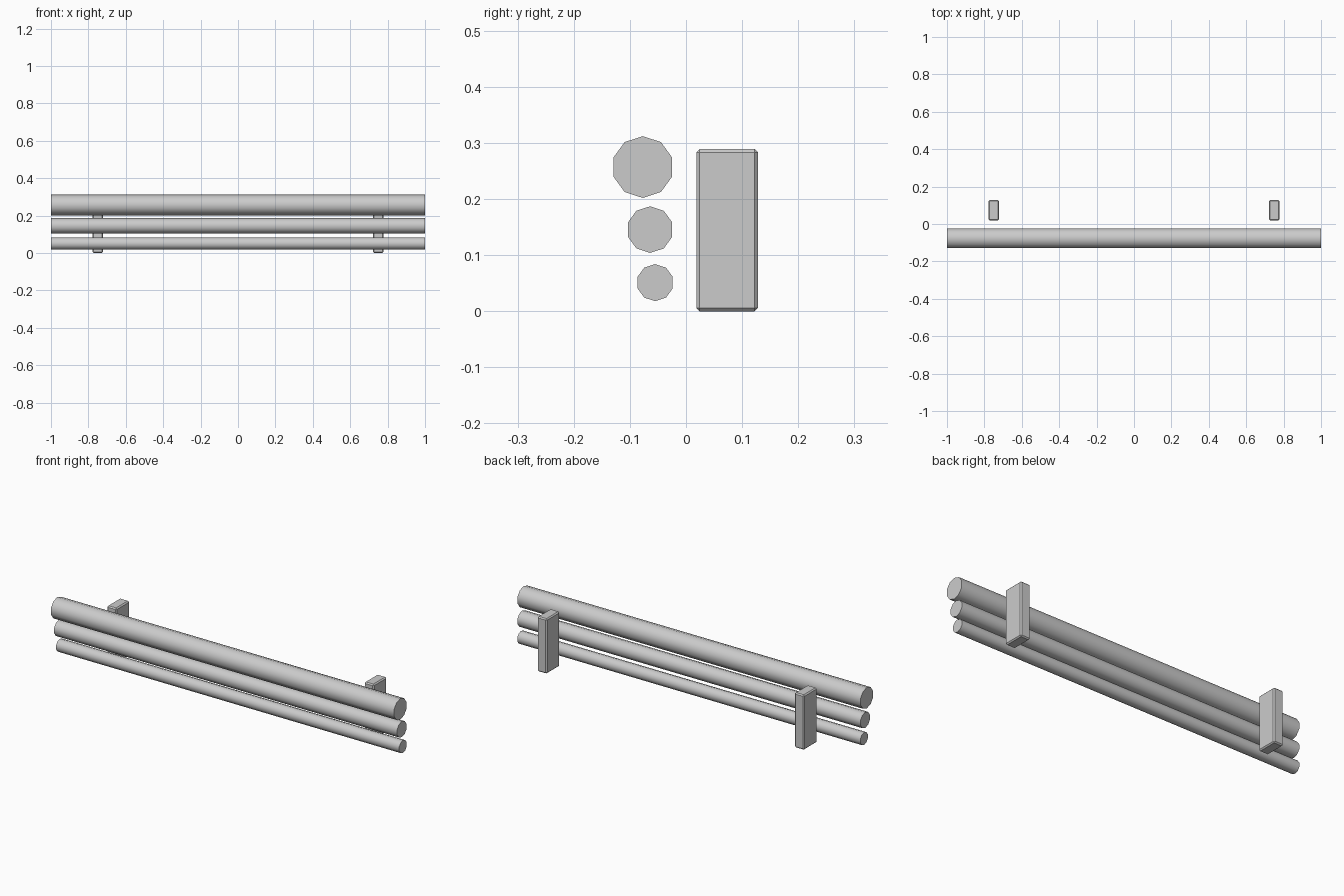
import bpy, bmesh
from math import sin, cos, pi, radians

if "Cube" in bpy.data.objects:
    bpy.data.objects.remove(bpy.data.objects["Cube"])


def finish(name, bm):
    bmesh.ops.recalc_face_normals(bm, faces=bm.faces)
    mesh = bpy.data.meshes.new(name)
    bm.to_mesh(mesh)
    bm.free()
    obj = bpy.data.objects.new(name, mesh)
    bpy.context.collection.objects.link(obj)
    return obj


def rail(name, y, z, radius, sides=10):
    # Ten-sided profile with a corner at the top, extruded along x
    bm = bmesh.new()
    ring = [bm.verts.new((-1, y + radius * sin(2 * pi * i / sides),
                          z + radius * cos(2 * pi * i / sides))) for i in range(sides)]
    cap = bm.faces.new(ring)
    ext = bmesh.ops.extrude_face_region(bm, geom=[cap], use_keep_orig=True)
    moved = [g for g in ext["geom"] if isinstance(g, bmesh.types.BMVert)]
    bmesh.ops.translate(bm, verts=moved, vec=(2, 0, 0))
    obj = finish(name, bm)
    bpy.ops.object.select_all(action="DESELECT")
    obj.select_set(True)
    bpy.context.view_layer.objects.active = obj
    bpy.ops.object.shade_smooth_by_angle(angle=radians(40))


def post(name, x):
    # Upright block with chamfered edges
    bm = bmesh.new()
    bmesh.ops.create_cube(bm, size=1)
    bmesh.ops.scale(bm, verts=bm.verts, vec=(0.056, 0.11, 0.289))
    bmesh.ops.translate(bm, verts=bm.verts, vec=(x, 0.0735, 0.1445))
    bmesh.ops.bevel(bm, geom=bm.edges[:], offset=0.006, segments=1,
                    affect="EDGES", profile=0.5)
    finish(name, bm)


# Three rails, thinner towards the bottom
rail("top_rail", -0.077, 0.257, 0.055)
rail("middle_rail", -0.064, 0.1455, 0.0415)
rail("bottom_rail", -0.055, 0.051, 0.033)

# Pair of posts behind the rails
for side, x in (("left", -0.75), ("right", 0.75)):
    post(side + "_post", x)
